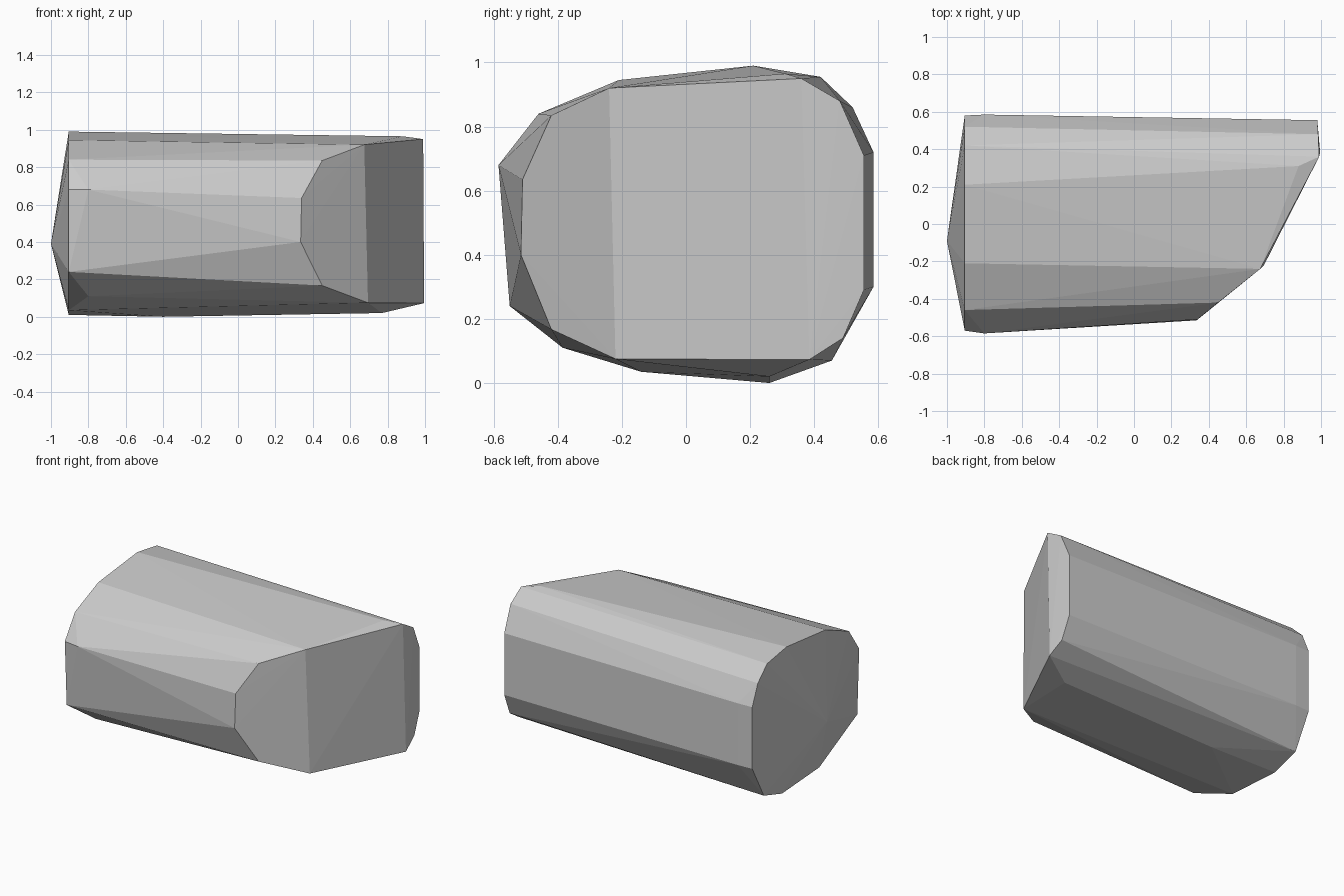
import bpy
import bmesh

cube = bpy.data.objects.get("Cube")
if cube:
    bpy.data.objects.remove(cube, do_unlink=True)

# Single flat colour
grey = bpy.data.materials.new("stone grey")
grey.use_nodes = True
grey.diffuse_color = (0.6, 0.6, 0.6, 1)
grey.node_tree.nodes["Principled BSDF"].inputs["Base Color"].default_value = (0.6, 0.6, 0.6, 1)

# Blunt end outline (y, z), all in one plane
blunt_x = -0.905
blunt_end = [(-0.57, 0.68), (-0.46, 0.84), (-0.21, 0.945), (0.21, 0.99),
             (0.42, 0.955), (0.52, 0.86), (0.58, 0.72), (0.58, 0.3),
             (0.455, 0.07), (0.26, 0.01), (-0.14, 0.035), (-0.55, 0.24)]

# Slanted end outline (x, y, z)
slanted_end = [(0.34, -0.51, 0.635), (0.335, -0.515, 0.4), (0.45, -0.42, 0.167),
               (0.695, -0.22, 0.075), (0.995, 0.385, 0.073), (0.985, 0.49, 0.14),
               (0.98, 0.555, 0.29), (0.98, 0.555, 0.71), (0.985, 0.48, 0.88),
               (0.99, 0.36, 0.95), (0.675, -0.24, 0.92), (0.45, -0.42, 0.835)]

# Shallow tip of the blunt end and stray corners along the body
corners = [(-1.0, -0.09, 0.39), (-0.8, -0.585, 0.68), (-0.8, -0.385, 0.11),
           (-0.8, 0.585, 0.72), (-0.8, 0.585, 0.3), (-0.4, 0.26, 0.0),
           (0.88, 0.31, 0.965), (0.77, 0.26, 0.02)]

# Faceted block wrapped around the outlines
bm = bmesh.new()
for co in [(blunt_x, y, z) for y, z in blunt_end] + slanted_end + corners:
    bm.verts.new(co)
hull = bmesh.ops.convex_hull(bm, input=bm.verts)
loose = {v for v in hull["geom_interior"] + hull["geom_unused"]
         if isinstance(v, bmesh.types.BMVert)}
bmesh.ops.delete(bm, geom=list(loose), context="VERTS")
bmesh.ops.recalc_face_normals(bm, faces=bm.faces)

mesh = bpy.data.meshes.new("faceted_block")
bm.to_mesh(mesh)
bm.free()
mesh.materials.append(grey)
block = bpy.data.objects.new("faceted_block", mesh)
bpy.context.collection.objects.link(block)
